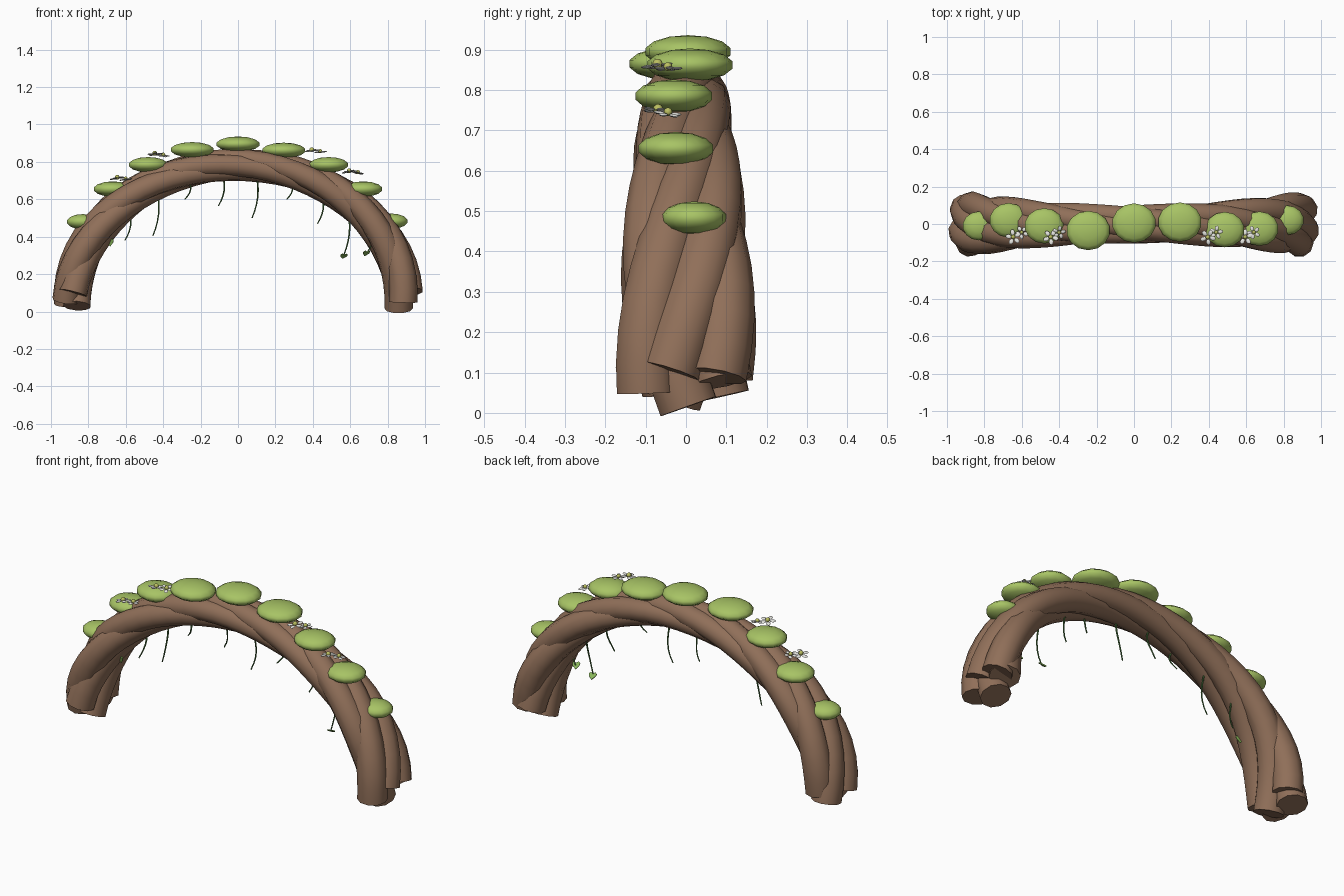
import bpy, bmesh, math, random
from mathutils import Vector, Matrix

random.seed(4)
cube = bpy.data.objects.get("Cube")
if cube:
    bpy.data.objects.remove(cube, do_unlink=True)


def material(name, r, g, b):
    m = bpy.data.materials.new(name)
    m.use_nodes = True
    m.diffuse_color = (r, g, b, 1)
    m.node_tree.nodes["Principled BSDF"].inputs["Base Color"].default_value = (r, g, b, 1)
    return m


bark = material("brown bark", 0.28, 0.16, 0.10)
moss_green = material("moss green", 0.39, 0.55, 0.13)
vine_green = material("vine green", 0.07, 0.18, 0.05)
leaf_green = material("leaf green", 0.24, 0.45, 0.10)
petal_white = material("petal white", 0.78, 0.78, 0.74)
pollen = material("pollen yellow", 0.50, 0.52, 0.12)


def smooth(obj, angle=50):
    bpy.ops.object.select_all(action="DESELECT")
    obj.select_set(True)
    bpy.context.view_layer.objects.active = obj
    bpy.ops.object.shade_smooth_by_angle(angle=math.radians(angle))


def mesh_object(name, bm, *mats):
    mesh = bpy.data.meshes.new(name)
    bm.to_mesh(mesh)
    bm.free()
    for m in mats:
        mesh.materials.append(m)
    obj = bpy.data.objects.new(name, mesh)
    bpy.context.collection.objects.link(obj)
    return obj


def tube(name, points, radii, thickness, mat, res=3):
    """Sweep a round section along points, with capped ends."""
    curve = bpy.data.curves.new(name, "CURVE")
    curve.dimensions = "3D"
    curve.bevel_depth = thickness
    curve.bevel_resolution = res
    curve.use_fill_caps = True
    spline = curve.splines.new("POLY")
    spline.points.add(len(points) - 1)
    for sp, p, r in zip(spline.points, points, radii):
        sp.co = (*p, 1)
        sp.radius = r
    curve.materials.append(mat)
    obj = bpy.data.objects.new(name, curve)
    bpy.context.collection.objects.link(obj)
    bpy.ops.object.select_all(action="DESELECT")
    obj.select_set(True)
    bpy.context.view_layer.objects.active = obj
    bpy.ops.object.convert(target="MESH")
    smooth(bpy.context.view_layer.objects.active)


# Arch: five roots twisted round a half ellipse, spreading at the feet
SPAN, RISE, BASE, STEPS = 0.89, 0.745, 0.04, 32


def strand(index, right_z, left_z):
    start = math.asin((right_z - BASE) / RISE)
    end = math.pi - math.asin((left_z - BASE) / RISE)
    points, radii = [], []
    for i in range(STEPS + 1):
        a = start + (end - start) * i / STEPS
        foot = abs(math.cos(a)) ** 2
        normal = Vector((math.cos(a) * RISE, 0, math.sin(a) * SPAN)).normalized()
        phi = -0.6 + index * math.tau / 5 + 2.5 * a
        centre = Vector((SPAN * math.cos(a), 0, BASE + RISE * math.sin(a)))
        sway = 0.048 + 0.054 * foot
        points.append(centre + normal * 0.03 * math.cos(phi)
                      + Vector((0, sway * math.sin(phi), 0)))
        radii.append(0.058 + 0.018 * foot)
    tube(f"root_strand_{index + 1}", points, radii, 1, bark)


for i, ends in enumerate([(.10, .04), (.09, .09), (.08, .03), (.015, .10), (.05, .06)]):
    strand(i, *ends)


# Moss: flattened cushions along the top (x, y, z, radius)
cushions = [
    (-.83, -.01, .48, .088), (-.67, .02, .655, .105), (-.48, -.01, .785, .108),
    (-.245, -.035, .865, .12), (0, .005, .895, .12), (.245, .01, .862, .12),
    (.485, -.03, .785, .108), (.67, -.025, .655, .105), (.82, .02, .483, .09)]
for i, (x, y, z, r) in enumerate(cushions):
    bm = bmesh.new()
    bmesh.ops.create_uvsphere(bm, u_segments=14, v_segments=7, radius=1)
    bmesh.ops.transform(bm, verts=bm.verts, matrix=Matrix.Translation((x, y, z))
                        @ Matrix.Diagonal((r, r * 0.9, 0.041, 1)))
    smooth(mesh_object(f"moss_cushion_{i + 1}", bm, moss_green), 60)


# Blossoms: five thin petals round a small bead
def blossom(name, place, size):
    bm = bmesh.new()
    lean = Matrix.Rotation(random.uniform(-.2, .2), 4, "X") @ Matrix.Rotation(
        random.uniform(-.2, .2), 4, "Y")
    frame = Matrix.Translation(place) @ lean
    for k in range(5):
        turn = Matrix.Rotation(k * math.tau / 5 + place[0] * 9, 4, "Z")
        bmesh.ops.create_uvsphere(
            bm, u_segments=8, v_segments=4, radius=1,
            matrix=frame @ turn @ Matrix.Translation((size * .62, 0, 0))
            @ Matrix.Diagonal((size * .4, size * .29, .004, 1)))
    petal_faces = set(bm.faces)
    bmesh.ops.create_uvsphere(bm, u_segments=8, v_segments=6, radius=size * .3,
                              matrix=frame @ Matrix.Translation((0, 0, .005)))
    for f in bm.faces:
        f.material_index = 0 if f in petal_faces else 1
    smooth(mesh_object(name, bm, petal_white, pollen))


for i, (x, z) in enumerate([(-.63, .71), (-.43, .838), (.41, .857), (.61, .745)]):
    blossom(f"blossom_{i + 1}_a", (x - .015, -.07, z + .003), .042)
    blossom(f"blossom_{i + 1}_b", (x + .03, -.045, z - .004), .036)


# Vines: thin stems under the arch (top x, top z, length)
vines = [(-.69, .42, .09), (-.58, .53, .15), (-.43, .63, .225), (-.26, .69, .09),
         (-.08, .72, .155), (.1, .72, .22), (.285, .69, .09), (.45, .62, .15),
         (.59, .53, .23), (.71, .42, .11)]
for i, (x, z, length) in enumerate(vines):
    y = (-.03, .02, .0)[i % 3]
    points = []
    for k in range(7):
        t = k / 6
        points.append((x + .045 * t * (1 - t) - .025 * t * t,
                       y + .012 * math.sin(t * 4 + i), z - length * t))
    tube(f"vine_{i + 1}", points, [1 - .06 * k for k in range(7)], .005, vine_green, 1)


# Leaves: small heart-shaped plates at the vine tips
def leaf(name, place, spin, tilt):
    bm = bmesh.new()
    half = [(0, .012), (.011, .02), (.02, .012), (.017, -.003), (0, -.024)]
    outline = half + [(-x, z) for x, z in half[3:0:-1]]
    face = bm.faces.new([bm.verts.new((x, 0, z)) for x, z in outline])
    grown = bmesh.ops.extrude_face_region(bm, geom=[face])["geom"]
    for v in grown:
        if isinstance(v, bmesh.types.BMVert):
            v.co.y += .005
    bmesh.ops.recalc_face_normals(bm, faces=bm.faces)
    obj = mesh_object(name, bm, leaf_green)
    obj.location = place
    obj.rotation_euler = (tilt, 0, spin)


leaf("leaf_left_tip", (.565, 0, .295), .3, 1.0)
leaf("leaf_left_side", (.685, -.03, .31), .5, .9)
leaf("leaf_right_side", (-.685, -.04, .37), -.2, .3)
